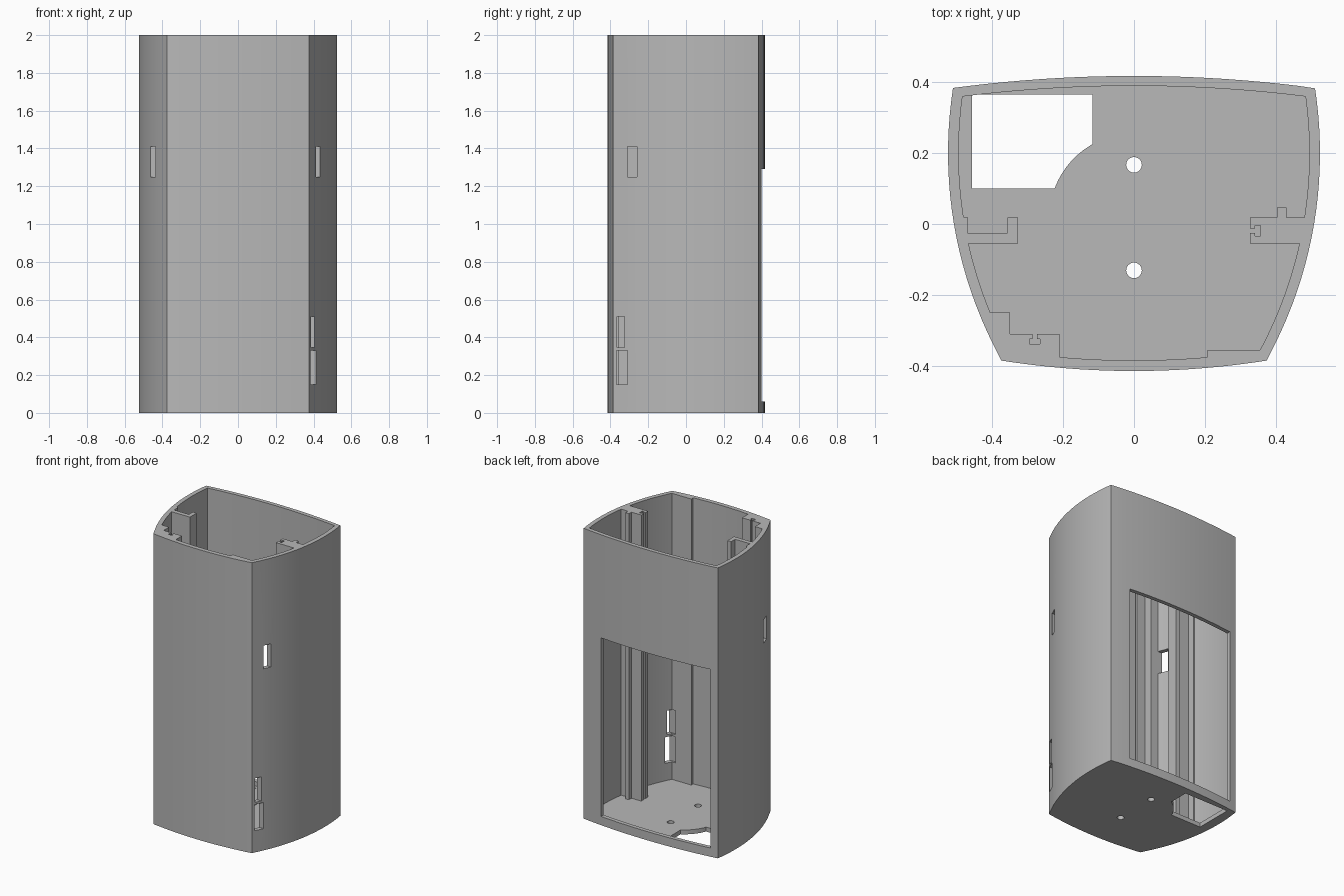
import bpy
import bmesh
from math import sqrt, sin, cos, pi, atan2

cube = bpy.data.objects.get("Cube")
if cube:
    bpy.data.objects.remove(cube, do_unlink=True)

# One plain plastic colour
grey = bpy.data.materials.new("plain grey plastic")
grey.use_nodes = True
colour = (0.48, 0.48, 0.48, 1)
grey.diffuse_color = colour
grey.node_tree.nodes["Principled BSDF"].inputs["Base Color"].default_value = colour


def prism(name, outline, low, high):
    """Extrude a closed outline between two heights."""
    bm = bmesh.new()
    base = bm.faces.new([bm.verts.new((x, y, low)) for x, y in outline])
    top = bmesh.ops.extrude_face_region(bm, geom=[base])["geom"]
    moved = [v for v in top if isinstance(v, bmesh.types.BMVert)]
    bmesh.ops.translate(bm, verts=moved, vec=(0, 0, high - low))
    bmesh.ops.recalc_face_normals(bm, faces=bm.faces)
    mesh = bpy.data.meshes.new(name)
    bm.to_mesh(mesh)
    bm.free()
    mesh.materials.append(grey)
    obj = bpy.data.objects.new(name, mesh)
    bpy.context.collection.objects.link(obj)
    return obj


def spread(start, end, steps):
    return [start + (end - start) * i / steps for i in range(steps + 1)]


def side(sign, inset, start, end, steps=20):
    """Bowed side wall, an arc with its widest point behind the middle."""
    radius = 1.208 - inset
    return [(sign * (sqrt(radius ** 2 - (y - 0.2) ** 2) - 0.683), y)
            for y in spread(start, end, steps)]


def bow(middle, bend, start, end, steps=20):
    """Gently bowed front or back wall."""
    return [(x, middle + bend * x * x) for x in spread(start, end, steps)]


def rect(x0, x1, y0, y1):
    return [(x0, y0), (x1, y0), (x1, y1), (x0, y1)]


def circle(x, y, radius, steps=32):
    return [(x + radius * cos(2 * pi * i / steps), y + radius * sin(2 * pi * i / steps))
            for i in range(steps)]


# T-shaped groove: distance along the face, depth into it
groove = [(-0.006, 0), (-0.006, 0.014), (-0.015, 0.014), (-0.015, 0.029),
          (0.015, 0.029), (0.015, 0.014), (0.006, 0.014), (0.006, 0)]

# Outer shell outline, counter-clockwise from the front
shell = (bow(-0.415, 0.21, -0.375, 0.375)
         + side(1, 0, -0.383, 0.383)[1:]
         + bow(0.418, -0.13, 0.511, -0.511)[1:]
         + side(-1, 0, 0.383, -0.383)[1:-1])
housing = prism("housing", shell, 0, 2)

# Cavity outline: left wall, hooked rail, front bosses, right wall, slotted rail
cavity = side(-1, 0.03, 0.36, 0.02)
cavity += [(-0.47, 0.02), (-0.47, -0.025), (-0.357, -0.025), (-0.357, 0.018),
           (-0.328, 0.018), (-0.328, -0.055)]
cavity += side(-1, 0.03, -0.055, -0.25)
cavity += [(-0.35, -0.25), (-0.35, -0.31)]
cavity += [(-0.28 + along, -0.31 - depth) for along, depth in groove]
cavity += [(-0.21, -0.31)]
cavity += bow(-0.385, 0.21, -0.21, 0.208)
cavity += [(0.208, -0.355)]
cavity += side(1, 0.03, -0.355, -0.055)
cavity += [(0.328, -0.055)]
cavity += [(0.328 + depth, -0.019 + along) for along, depth in groove]
cavity += [(0.328, 0.018), (0.403, 0.018), (0.403, 0.046), (0.43, 0.046), (0.43, 0.018)]
cavity += side(1, 0.03, 0.018, 0.36)
cavity += bow(0.39, -0.128, 0.484, -0.484)[1:-1]

# Floor opening with a rounded land around the screw holes
cx, cy, land = 0, 0.017, 0.239
a0 = atan2(0.1 - cy, -0.222)
a1 = atan2(0.225 - cy, -0.117)
opening = [(-0.458, 0.365), (-0.458, 0.1)]
opening += [(cx + land * cos(a), cy + land * sin(a)) for a in spread(a0, a1, 14)]
opening += [(-0.117, 0.365)]

cutters = [
    prism("cavity_cutter", cavity, 0.03, 2.2),
    prism("floor_opening_cutter", opening, -0.1, 0.045),
    prism("back_window_cutter", rect(-0.46, 0.367, 0.3, 0.6), 0.06, 1.29),
    prism("left_upper_slot_cutter", rect(0.37, 0.6, -0.31, -0.26), 1.25, 1.41),
    prism("right_upper_slot_cutter", rect(-0.6, -0.38, -0.25, -0.18), 1.25, 1.41),
    prism("left_middle_slot_cutter", rect(0.33, 0.6, -0.365, -0.325), 0.345, 0.51),
    prism("left_lower_slot_cutter", rect(0.33, 0.6, -0.368, -0.31), 0.15, 0.33),
]
for y in (0.167, -0.131):
    cutters.append(prism("screw_hole_cutter", circle(0, y, 0.022), -0.1, 0.045))

# Carve the housing, then drop the cutters
bpy.ops.object.select_all(action="DESELECT")
bpy.context.view_layer.objects.active = housing
housing.select_set(True)
for cutter in cutters:
    cutter.hide_render = True
    carve = housing.modifiers.new("carve", "BOOLEAN")
    carve.operation = "DIFFERENCE"
    carve.solver = "EXACT"
    carve.object = cutter
    bpy.ops.object.modifier_apply(modifier=carve.name)
    bpy.data.objects.remove(cutter, do_unlink=True)

bpy.ops.object.shade_smooth_by_angle(angle=0.35)
